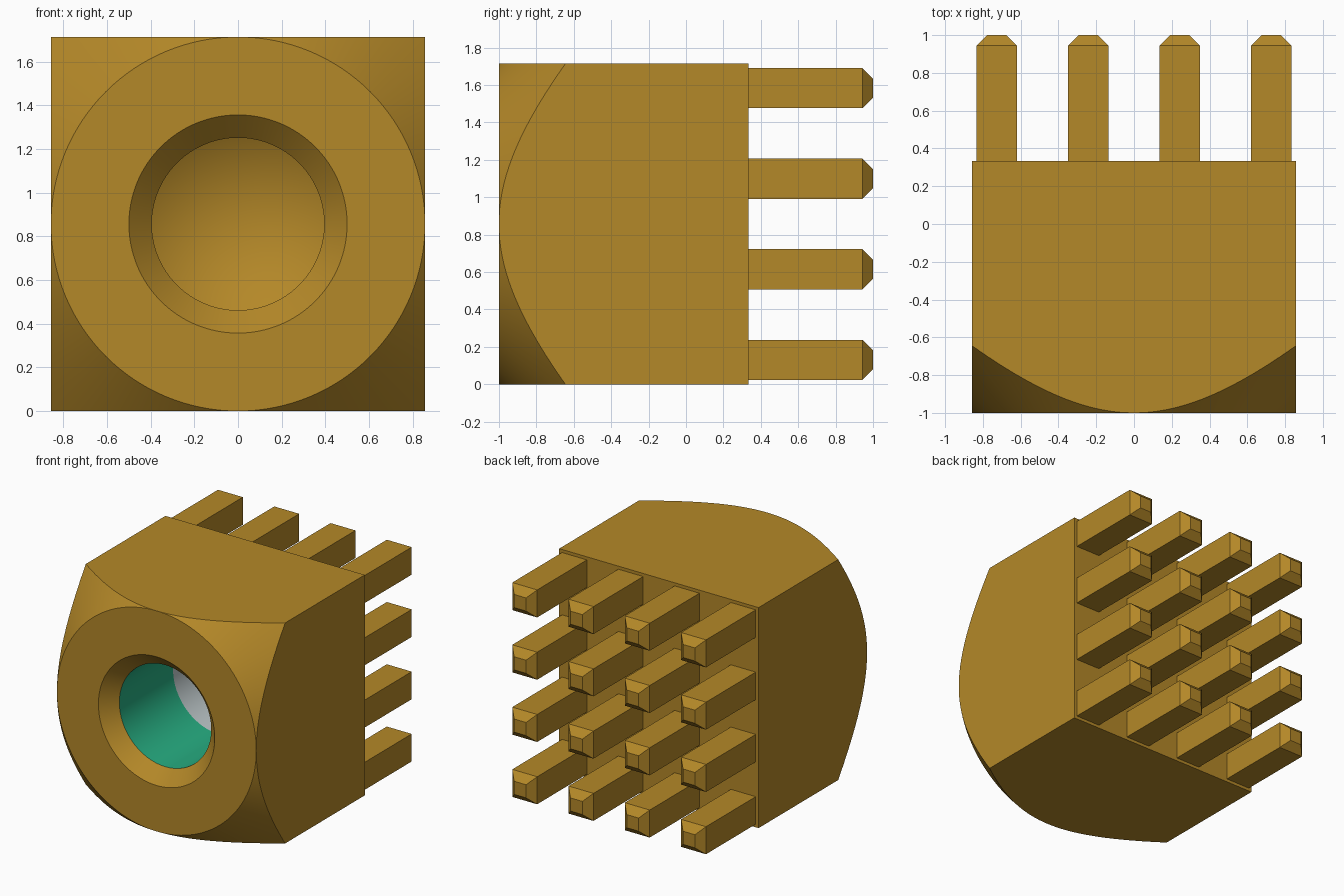
import bpy, bmesh, math

old = bpy.data.objects.get("Cube")
if old:
    bpy.data.objects.remove(old, do_unlink=True)


def material(name, srgb):
    lin = [((c / 255 + 0.055) / 1.055) ** 2.4 for c in srgb] + [1.0]
    m = bpy.data.materials.new(name)
    m.use_nodes = True
    m.diffuse_color = lin
    m.node_tree.nodes["Principled BSDF"].inputs["Base Color"].default_value = lin
    return m


brass = material("brass", (180, 136, 40))
green = material("thread green", (39, 174, 130))
grey = material("bore grey", (190, 200, 202))

H = 0.857        # half width of the block, also the height of its axis
SEG = 128
BACK, TIP = 0.333, 1.0


def add_object(name, bm, mats):
    bmesh.ops.recalc_face_normals(bm, faces=bm.faces)
    mesh = bpy.data.meshes.new(name)
    bm.to_mesh(mesh)
    bm.free()
    for m in mats:
        mesh.materials.append(m)
    ob = bpy.data.objects.new(name, mesh)
    bpy.context.collection.objects.link(ob)
    return ob


def square_radius(a):
    return H / max(abs(math.cos(a)), abs(math.sin(a)))


# Block: rings run from the drill point, out of the bore, over the front
# and along the square sides to the back
bore = 0.395
bore_rings = [(bore, 0.03), (bore, -0.233), (bore, -0.893), (0.5, -1.0), (H, -1.0)]
ring_material = {0: 2, 1: 1}    # grey plain bore, green threaded bore

bm = bmesh.new()
tip = bm.verts.new((0, 0.26, H))
rings = [[] for _ in range(len(bore_rings) + 2)]
for i in range(SEG):
    a = 2 * math.pi * i / SEG
    r = square_radius(a)
    # 45 degree conical chamfer meets the square sides
    profile = bore_rings + [(r, -1.0 + r - H), (r, BACK)]
    for ring, (rad, y) in zip(rings, profile):
        ring.append(bm.verts.new((rad * math.cos(a), y, H + rad * math.sin(a))))
for i in range(SEG):
    j = (i + 1) % SEG
    bm.faces.new((tip, rings[0][i], rings[0][j]))
    for k in range(len(rings) - 1):
        f = bm.faces.new((rings[k][i], rings[k + 1][i], rings[k + 1][j], rings[k][j]))
        f.material_index = ring_material.get(k, 0)
bm.faces.new(rings[-1])
bmesh.ops.remove_doubles(bm, verts=bm.verts, dist=1e-4)
block = add_object("block", bm, [brass, green, grey])

bpy.ops.object.select_all(action='DESELECT')
block.select_set(True)
bpy.context.view_layer.objects.active = block
bpy.ops.object.shade_smooth_by_angle(angle=math.radians(25))

# Pins: square bars with chamfered ends, in a four by four grid
half, chamfer, pitch = 0.107, 0.056, 0.484
bm = bmesh.new()
loops = []
for s, y in ((half, BACK), (half, TIP - chamfer), (half - chamfer, TIP)):
    loops.append([bm.verts.new((sx * s, y, sz * s))
                  for sx, sz in ((-1, -1), (1, -1), (1, 1), (-1, 1))])
for lo, hi in zip(loops, loops[1:]):
    for i in range(4):
        j = (i + 1) % 4
        bm.faces.new((lo[i], lo[j], hi[j], hi[i]))
bm.faces.new(loops[0])
bm.faces.new(loops[-1])
first = add_object("pin", bm, [brass])

for row in range(4):
    for col in range(4):
        pin = first if row == col == 0 else first.copy()
        pin.name = f"pin_{row + 1}_{col + 1}"
        pin.location = ((col - 1.5) * pitch, 0, H + (row - 1.5) * pitch)
        if pin is not first:
            bpy.context.collection.objects.link(pin)
